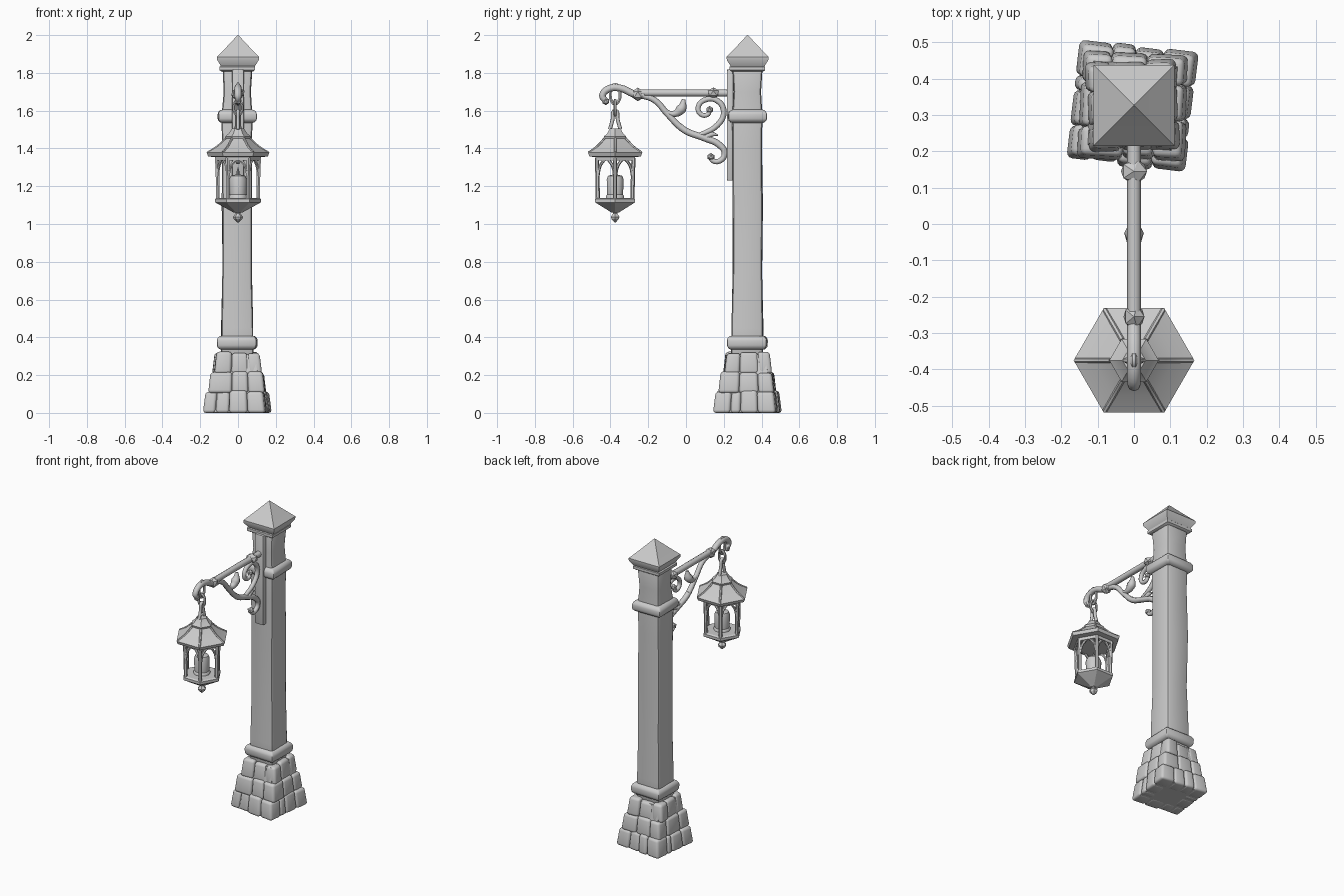
import bpy, bmesh, math, random
from mathutils import Vector, Matrix

random.seed(4)
cube = bpy.data.objects.get("Cube")
if cube:
    bpy.data.objects.remove(cube, do_unlink=True)

mat = bpy.data.materials.new("stone grey")
mat.use_nodes = True
GREY = (0.6, 0.6, 0.6, 1)
mat.diffuse_color = GREY
mat.node_tree.nodes["Principled BSDF"].inputs["Base Color"].default_value = GREY

POST = (-0.004, 0.325)
LAMP = (0.0, -0.375)


def finish(name, bm, bevel=0, segments=2, angle=40):
    """Bevel the sharp edges, then turn the bmesh into a shaded object."""
    bmesh.ops.recalc_face_normals(bm, faces=bm.faces[:])
    if bevel:
        sharp = [e for e in bm.edges if e.is_manifold and e.calc_face_angle() > 0.5]
        bmesh.ops.bevel(bm, geom=sharp, offset=bevel, segments=segments,
                        affect='EDGES', profile=0.5, clamp_overlap=True)
    mesh = bpy.data.meshes.new(name)
    bm.to_mesh(mesh)
    bm.free()
    mesh.materials.append(mat)
    obj = bpy.data.objects.new(name, mesh)
    bpy.context.collection.objects.link(obj)
    smooth(obj, angle)
    return obj


def smooth(obj, angle):
    bpy.ops.object.select_all(action='DESELECT')
    obj.select_set(True)
    bpy.context.view_layer.objects.active = obj
    bpy.ops.object.shade_smooth_by_angle(angle=math.radians(angle))


def loft(name, centre, rings, sides, turn=0, bevel=0, angle=40, jitter=0):
    """Stack of polygons (radius, z); for four sides the radius is the half width."""
    bm = bmesh.new()
    grow = math.sqrt(2) if sides == 4 else 1
    start = math.radians(turn) + (math.pi / 4 if sides == 4 else 0)
    loops = []
    for r, z in rings:
        loop = []
        for i in range(sides):
            a = start + math.tau * i / sides
            rr = r * grow + random.uniform(-jitter, jitter)
            loop.append(bm.verts.new((centre[0] + rr * math.cos(a),
                                      centre[1] + rr * math.sin(a), z)))
        loops.append(loop)
    for low, high in zip(loops, loops[1:]):
        for i in range(sides):
            j = (i + 1) % sides
            bm.faces.new((low[i], low[j], high[j], high[i]))
    bm.faces.new(loops[0][::-1])
    bm.faces.new(loops[-1])
    return finish(name, bm, bevel, 2, angle)


def tube(name, points, depth, radii=None, closed=False, res=2):
    """Round rod along a smooth path."""
    curve = bpy.data.curves.new(name, 'CURVE')
    curve.dimensions = '3D'
    curve.bevel_depth = depth
    curve.bevel_resolution = res
    curve.resolution_u = 5
    curve.use_fill_caps = True
    spline = curve.splines.new('BEZIER')
    spline.bezier_points.add(len(points) - 1)
    spline.use_cyclic_u = closed
    for i, (bp, p) in enumerate(zip(spline.bezier_points, points)):
        bp.co = p
        bp.handle_left_type = bp.handle_right_type = 'AUTO'
        bp.radius = radii[i] if radii else 1
    obj = bpy.data.objects.new(name, curve)
    curve.materials.append(mat)
    bpy.context.collection.objects.link(obj)
    bpy.ops.object.select_all(action='DESELECT')
    obj.select_set(True)
    bpy.context.view_layer.objects.active = obj
    bpy.ops.object.convert(target='MESH')
    smooth(bpy.context.object, 50)


def knob(name, loc, size):
    bm = bmesh.new()
    bmesh.ops.create_icosphere(bm, subdivisions=1, radius=1)
    bmesh.ops.transform(bm, verts=bm.verts, matrix=Matrix.Translation(loc) @ Matrix.Diagonal((*size, 1)))
    return finish(name, bm, angle=30)


def side(pairs):
    """Path in the plane of the arm from (y, z) pairs."""
    return [(0, y, z) for y, z in pairs]


# Stone base: three tapering tiers of rounded blocks around a core
def stone_tier(name, half, top, z0, z1, turn, count):
    bm = bmesh.new()
    depth = half * 0.55
    for s in range(4):
        spin = Matrix.Rotation(math.radians(turn + 90 * s), 4, 'Z')
        cuts = [i / count for i in range(count + 1)]
        for i in range(1, count):
            cuts[i] += random.uniform(-0.1, 0.1)
        span = 2 * half - depth
        for a, b in zip(cuts, cuts[1:]):
            out, lift = random.uniform(-0.004, 0.007), random.uniform(-0.006, 0.006)
            new = bmesh.ops.create_cube(bm, size=1)["verts"]
            for v in new:
                t = v.co.z + 0.5
                x = -half + span * (b if v.co.x > 0 else a)
                y = -half - out if v.co.y < 0 else -half + depth
                k = 1 + (top / half - 1) * t
                z = z0 + (z1 - z0) * t + (lift if t > 0.5 else 0)
                v.co = spin @ Vector((x * k, y * k, z)) + Vector((*POST, 0))
    finish(name, bm, 0.016, 3, 50)


stone_tier("lower_stones", 0.165, 0.152, 0, 0.115, -7, 3)
stone_tier("middle_stones", 0.147, 0.135, 0.105, 0.215, -3, 2)
stone_tier("upper_stones", 0.125, 0.112, 0.208, 0.318, 2, 2)
loft("base_core", POST, [(0.15, 0.002), (0.1, 0.31)], 4, -4)

# Square post with bands and a pointed cap
loft("post", POST, [(0.084, 0.3), (0.083, 0.45), (0.079, 0.75), (0.08, 1.1), (0.079, 1.4),
                    (0.081, 1.57), (0.074, 1.7), (0.08, 1.83)], 4, 0, 0.018, 40, 0.004)
loft("lower_band", POST, [(0.09, 0.335), (0.104, 0.35), (0.105, 0.39), (0.092, 0.408)], 4, -2, 0.008)
loft("upper_band", POST, [(0.086, 1.535), (0.102, 1.55), (0.102, 1.588), (0.088, 1.605)], 4, 1, 0.008)
loft("cap_lip", POST, [(0.085, 1.808), (0.094, 1.815), (0.094, 1.832), (0.085, 1.84)], 4)
loft("post_cap", (0, 0.326), [(0.086, 1.83), (0.11, 1.868), (0.111, 1.885), (0.056, 1.942), (0.002, 2.0)], 4, 0, 0, 30)

# Wall plate
bm = bmesh.new()
bmesh.ops.create_cube(bm, size=1, matrix=Matrix.Translation((0, 0.234, 1.524)) @ Matrix.Diagonal((0.065, 0.036, 0.59, 1)))
finish("wall_plate", bm, 0.008)

# Arm, hooked end and scrolls
tube("arm_bar", side([(0.24, 1.693), (0, 1.694), (-0.24, 1.694)]), 0.019)
tube("arm_hook", side([(-0.22, 1.68), (-0.28, 1.69), (-0.34, 1.717), (-0.405, 1.717), (-0.442, 1.68), (-0.425, 1.65)]),
     0.019, [1, 1, 1, 1, 0.95, 0.8])
tube("brace", side([(-0.25, 1.685), (-0.167, 1.656), (-0.098, 1.582), (-0.008, 1.497), (0.098, 1.455), (0.175, 1.42),
                    (0.205, 1.375), (0.18, 1.335), (0.14, 1.337), (0.133, 1.362)]), 0.016,
     [1, 1, 1, 1.1, 1.1, 1.1, 1, 0.9, 0.8, 0.7])
tube("large_scroll", side([(0.06, 1.465), (0.167, 1.524), (0.2, 1.593), (0.167, 1.652), (0.103, 1.658), (0.065, 1.62),
                           (0.08, 1.58), (0.118, 1.582), (0.125, 1.61)]), 0.015,
     [0.8, 1, 1, 1, 0.95, 0.9, 0.85, 0.8, 0.7])
tube("small_scroll", side([(-0.12, 1.605), (-0.07, 1.582), (-0.025, 1.61), (-0.012, 1.66)]), 0.017, [0.7, 0.9, 1.6, 0.5])
tube("thorn", side([(-0.02, 1.51), (-0.05, 1.525), (-0.075, 1.555)]), 0.016, [1, 0.8, 0.2])
tube("lower_thorn", side([(0.1, 1.455), (0.14, 1.475), (0.17, 1.47)]), 0.016, [1, 0.8, 0.2])
knob("outer_collar", (0, -0.255, 1.686), (0.032, 0.036, 0.036))
knob("inner_collar", (0, 0.145, 1.693), (0.04, 0.036, 0.03))
knob("hook_tip", (0, -0.425, 1.65), (0.021, 0.021, 0.021))
knob("scroll_tip", (0, 0.125, 1.605), (0.02, 0.02, 0.02))
knob("brace_tip", (0, 0.132, 1.355), (0.021, 0.021, 0.021))


# Chain links, alternating direction
def link(name, z0, z1, half, along_y, depth):
    pts = []
    for i in range(8):
        a = math.tau * i / 8
        w, z = half * math.cos(a), (z0 + z1) / 2 + (z1 - z0) / 2 * math.sin(a)
        pts.append((0, LAMP[1] + w, z) if along_y else (w, LAMP[1], z))
    tube(name, pts, depth, closed=True, res=1)


link("top_link", 1.635, 1.74, 0.026, True, 0.009)
link("middle_link", 1.575, 1.655, 0.022, False, 0.008)
tube("hanger_loop", [(0, LAMP[1] + y, z) for y, z in
                     ((-0.028, 1.5), (-0.014, 1.55), (0, 1.6), (0.014, 1.55), (0.028, 1.5))], 0.01)

# Lantern roof, tray and finial
loft("lantern_roof", LAMP, [(0.11, 1.352), (0.158, 1.358), (0.166, 1.378), (0.112, 1.41), (0.064, 1.452), (0.068, 1.464),
                            (0.05, 1.478), (0.032, 1.505)], 6, 0, 0, 20)
loft("top_frame", LAMP, [(0.12, 1.335), (0.122, 1.36)], 6)
loft("lantern_tray", LAMP, [(0.022, 1.06), (0.045, 1.073), (0.11, 1.108), (0.122, 1.115), (0.122, 1.132),
                            (0.11, 1.138)], 6, 0, 0, 20)
loft("finial", LAMP, [(0.016, 1.065), (0.013, 1.055), (0.027, 1.038), (0.022, 1.026), (0.003, 1.008)], 6, 0, 0, 20)


def corner(i, r, z):
    a = math.tau * i / 6
    return Vector((LAMP[0] + r * math.cos(a), LAMP[1] + r * math.sin(a), z))


# Six lantern sides: roof ridge, corner bar and pointed arch
for i in range(6):
    tube("roof_ridge", [corner(i, 0.16, 1.378), corner(i, 0.11, 1.41), corner(i, 0.064, 1.453)], 0.007, res=1)
    tube("corner_bar", [corner(i, 0.106, 1.13), corner(i, 0.108, 1.24), corner(i, 0.112, 1.35)], 0.011, res=1)
    for a, b in ((i, i + 1), (i + 1, i)):
        foot, far = corner(a, 0.108, 0), corner(b, 0.108, 0)
        tube("arch", [foot.lerp(far, t) + Vector((0, 0, z)) for t, z in
                      ((0.03, 1.255), (0.14, 1.305), (0.32, 1.332), (0.5, 1.35))], 0.008, res=1)

# Candle with wick
loft("candle", LAMP, [(0.05, 1.13), (0.05, 1.15), (0.044, 1.155), (0.047, 1.235), (0.04, 1.255), (0.012, 1.262)], 10, 0, 0, 50)
loft("wick", LAMP, [(0.006, 1.255), (0.008, 1.275), (0.002, 1.3)], 6)
